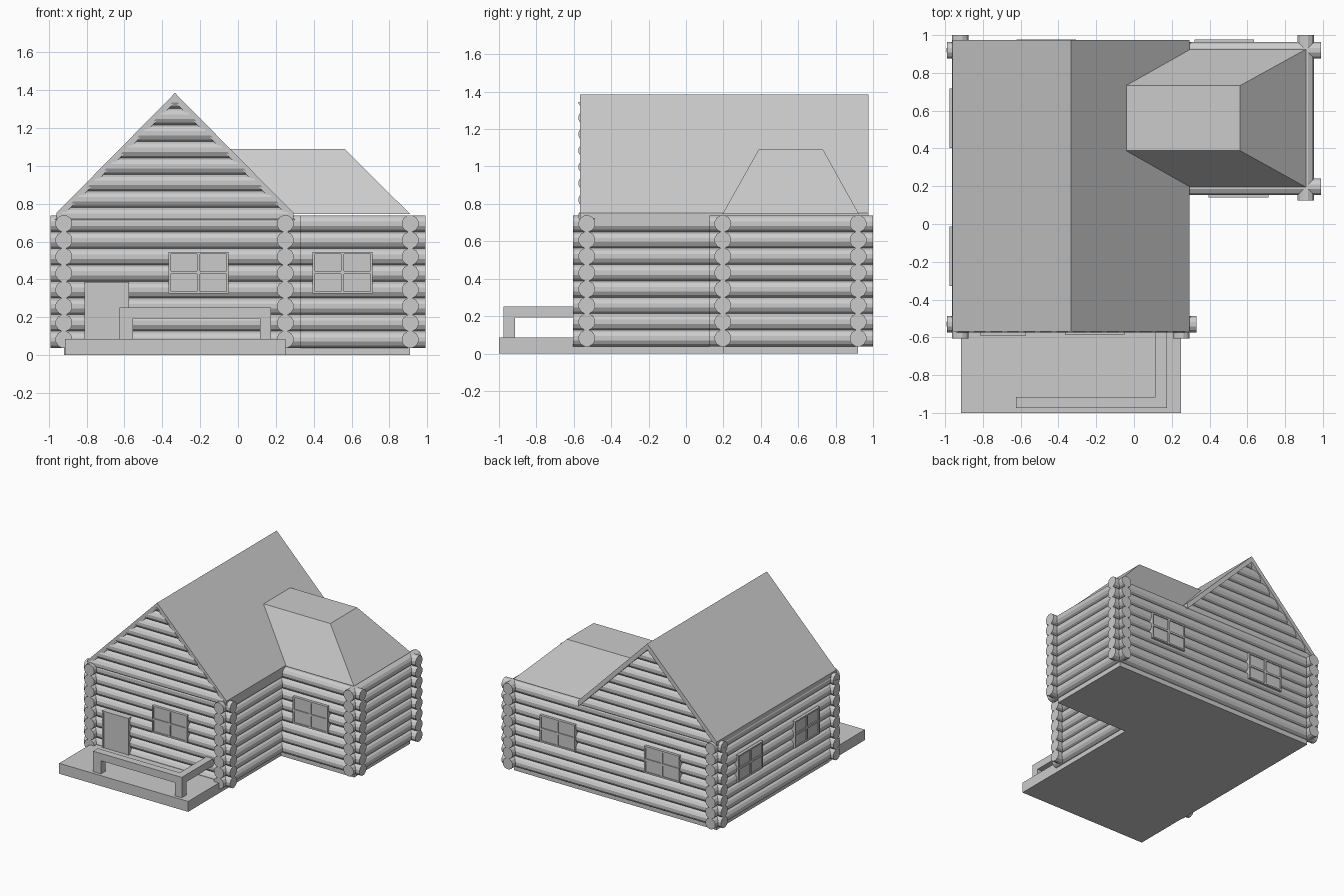
import bpy, bmesh, math
from mathutils import Vector

if "Cube" in bpy.data.objects:
    bpy.data.objects.remove(bpy.data.objects["Cube"])

R, PITCH, Z0, SIDES = 0.0455, 0.0875, 0.082, 12
FRONT, BACK, LEFT, RIGHT = -0.53, 0.92, -0.92, 0.91   # wall axes
INNER_X, INNER_Y = 0.25, 0.197                        # corner of the L shape
RIDGE_X, RIDGE_Z = -0.333, 1.385


def finish(name, bm):
    bmesh.ops.recalc_face_normals(bm, faces=bm.faces)
    me = bpy.data.meshes.new(name)
    bm.to_mesh(me)
    bm.free()
    ob = bpy.data.objects.new(name, me)
    bpy.context.collection.objects.link(ob)
    return ob


def add_box(bm, x0, x1, y0, y1, z0, z1):
    vs = bmesh.ops.create_cube(bm, size=1)["verts"]
    for v in vs:
        v.co = Vector(((x0 + x1) / 2 + v.co.x * (x1 - x0),
                       (y0 + y1) / 2 + v.co.y * (y1 - y0),
                       (z0 + z1) / 2 + v.co.z * (z1 - z0)))


def boxes(name, *dims):
    bm = bmesh.new()
    for d in dims:
        add_box(bm, *d)
    return finish(name, bm)


def skin(bm, a, b):
    """Closed solid between two matching rings of points."""
    va, vb = [bm.verts.new(p) for p in a], [bm.verts.new(p) for p in b]
    n = len(a)
    bm.faces.new(va)
    bm.faces.new(vb[::-1])
    for i in range(n):
        j = (i + 1) % n
        bm.faces.new((va[i], va[j], vb[j], vb[i]))


def ring():
    return [(R * math.cos(t), R * math.sin(t))
            for t in (2 * math.pi * (i + 0.5) / SIDES for i in range(SIDES))]


def log_wall(name, axis, at, lo, hi):
    bm = bmesh.new()
    for k in range(8):
        z = Z0 + k * PITCH
        if axis == "x":
            ends = [[(e, at + u, z + w) for u, w in ring()] for e in (lo, hi)]
        else:
            ends = [[(at + u, e, z + w) for u, w in ring()] for e in (lo, hi)]
        skin(bm, *ends)
    finish(name, bm)


def gable(name, y):
    # logs mitred to the roof pitch
    bm = bmesh.new()
    for k in range(8):
        z = 0.735 + k * PITCH
        a, b = [], []
        for u, w in ring():
            zz = min(z + w, 1.345)
            half = max(1.35 - zz, 0.002)
            a.append((RIDGE_X - half, y + u, zz))
            b.append((RIDGE_X + half, y + u, zz))
        skin(bm, a, b)
    finish(name, bm)


def window(name, x, y, angle):
    w, h, f, d = 0.158, 0.11, 0.012, 0.058
    ob = boxes(name,
               (-w + .004, w - .004, -0.05, 0.0, -h + .004, h - .004),   # panes
               (-w, -w + f, -d, 0, -h, h), (w - f, w, -d, 0, -h, h),
               (-w, w, -d, 0, -h, -h + f), (-w, w, -d, 0, h - f, h),
               (-.008, .008, -d, 0, -h, h), (-w, w, -d, 0, -.008, .008))
    ob.location = (x, y, 0.435)
    ob.rotation_euler.z = angle


# log walls
log_wall("front_wall", "x", FRONT, -0.99, 0.33)
log_wall("back_wall", "x", BACK, -0.99, 0.99)
log_wall("left_wall", "y", LEFT, -0.605, 1.0)
log_wall("main_right_wall", "y", INNER_X, -0.605, INNER_Y)
log_wall("wing_front_wall", "x", INNER_Y, INNER_X, 0.99)
log_wall("wing_right_wall", "y", RIGHT, 0.125, 1.0)
gable("front_gable", FRONT)
gable("back_gable", BACK)

# floor and porch deck
bm = bmesh.new()
plan = [(LEFT, FRONT), (INNER_X, FRONT), (INNER_X, INNER_Y),
        (RIGHT, INNER_Y), (RIGHT, BACK), (LEFT, BACK)]
skin(bm, [(x, y, 0) for x, y in plan], [(x, y, 0.06) for x, y in plan])
finish("floor", bm)
boxes("porch_deck", (-0.915, 0.25, -1.0, FRONT, 0, 0.085))

# porch railing
boxes("porch_railing",
      (-0.625, 0.175, -0.975, -0.915, 0.192, 0.252),
      (0.115, 0.175, -0.915, FRONT, 0.192, 0.252),
      (-0.625, -0.555, -0.975, -0.915, 0.085, 0.192),
      (0.115, 0.175, -0.975, -0.915, 0.085, 0.192))

# main gable roof
prof = [(-0.627, 0.75), (0, RIDGE_Z), (0.627, 0.75),
        (0.627, 0.703), (0, 1.335), (-0.627, 0.703)]
bm = bmesh.new()
skin(bm, *[[(RIDGE_X + x, y, z) for x, z in prof] for y in (-0.568, 0.975)])
finish("main_roof", bm)

# flat-topped hip roof over the wing
bm = bmesh.new()
skin(bm,
     [(-0.04, 0.195, 0.745), (0.91, 0.195, 0.745), (0.91, 0.925, 0.745), (-0.04, 0.925, 0.745)],
     [(-0.04, 0.388, 1.09), (0.562, 0.388, 1.09), (0.562, 0.733, 1.09), (-0.04, 0.733, 1.09)])
finish("wing_roof", bm)

# door with thin frame
boxes("door", (-0.80, -0.587, -0.588, FRONT, 0.085, 0.373))
boxes("door_frame",
      (-0.812, -0.80, -0.592, FRONT, 0.085, 0.385),
      (-0.587, -0.575, -0.592, FRONT, 0.085, 0.385),
      (-0.80, -0.587, -0.592, FRONT, 0.373, 0.385))

# windows
window("front_window", -0.208, FRONT, 0)
window("wing_window", 0.553, INNER_Y, 0)
for i, x in enumerate((0.478, -0.465)):
    window(f"back_window_{i + 1}", x, BACK, math.pi)
for i, y in enumerate((0.56, -0.17)):
    window(f"left_window_{i + 1}", LEFT, y, -math.pi / 2)
